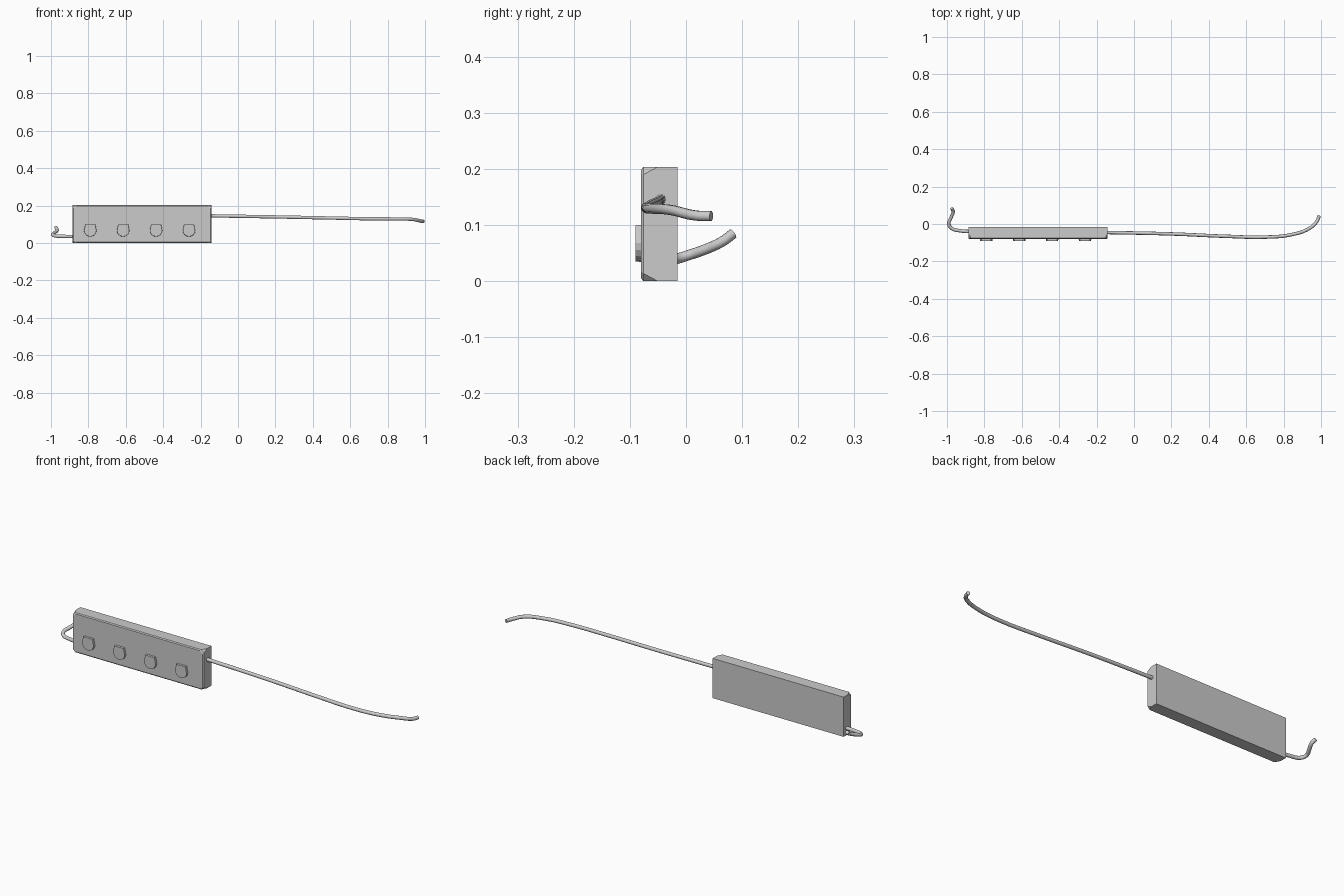
import bpy, bmesh, math

if "Cube" in bpy.data.objects:
    bpy.data.objects.remove(bpy.data.objects["Cube"])


def hull_object(name, points):
    # Convex solid through a few profile points
    bm = bmesh.new()
    for p in points:
        bm.verts.new(p)
    res = bmesh.ops.convex_hull(bm, input=bm.verts[:])
    loose = [v for v in bm.verts if not v.link_faces]
    bmesh.ops.delete(bm, geom=loose, context='VERTS')
    bmesh.ops.dissolve_limit(bm, angle_limit=math.radians(0.5), verts=bm.verts[:], edges=bm.edges[:])
    bmesh.ops.recalc_face_normals(bm, faces=bm.faces[:])
    me = bpy.data.meshes.new(name)
    bm.to_mesh(me)
    bm.free()
    ob = bpy.data.objects.new(name, me)
    bpy.context.collection.objects.link(ob)
    return ob


def cable(name, points, radius=0.0092):
    # Round tube swept along a smooth path
    cu = bpy.data.curves.new(name, 'CURVE')
    cu.dimensions = '3D'
    cu.bevel_depth = radius
    cu.bevel_resolution = 3
    cu.resolution_u = 6
    cu.use_fill_caps = True
    sp = cu.splines.new('BEZIER')
    sp.bezier_points.add(len(points) - 1)
    for bp, p in zip(sp.bezier_points, points):
        bp.co = p
        bp.handle_left_type = bp.handle_right_type = 'AUTO'
    ob = bpy.data.objects.new(name, cu)
    bpy.context.collection.objects.link(ob)
    bpy.ops.object.select_all(action='DESELECT')
    ob.select_set(True)
    bpy.context.view_layer.objects.active = ob
    bpy.ops.object.convert(target='MESH')
    bpy.ops.object.shade_smooth_by_angle(angle=math.radians(45))


# Control box: square back, front corners clipped by small triangular facets
cx, cz, hx, hz = -0.513, 0.102, 0.372, 0.102
pts = []
for sx in (-1, 1):
    for sz in (-1, 1):
        def corner(dx, y, dz):
            pts.append((cx + sx * (hx - dx), y, cz + sz * (hz - dz)))
        corner(0, -0.015, 0)
        corner(0, -0.05, 0)
        corner(0.014, -0.076, 0)
        corner(0, -0.076, 0.014)
        corner(0.018, -0.08, 0.005)
        corner(0.005, -0.08, 0.018)
hull_object("control_box", pts)

# Four push buttons: flat top, rounded bottom
outline = [(-0.027, 0.033), (0.027, 0.033)]
outline += [(0.034 * math.cos(a), 0.034 * math.sin(a))
            for a in (-math.pi * i / 8 for i in range(9))]
for i in range(4):
    bx = -0.79 + i * 0.176
    pts = [(bx + u * s, y, 0.068 + v * s)
           for y, s in ((-0.076, 1.0), (-0.09, 0.96)) for u, v in outline]
    hull_object(f"button_{i + 1}", pts)

# Long cable leaving the right end
cable("long_cable", [(-0.16, -0.045, 0.146), (0.2, -0.053, 0.140), (0.5, -0.066, 0.134),
                     (0.70, -0.070, 0.130), (0.84, -0.057, 0.129), (0.94, -0.022, 0.126),
                     (0.98, 0.018, 0.117), (0.990, 0.045, 0.116)])

# Short curled cable leaving the left end
cable("short_cable", [(-0.87, -0.041, 0.035), (-0.93, -0.036, 0.036), (-0.975, -0.023, 0.038),
                      (-0.990, 0.0, 0.045), (-0.978, 0.035, 0.057), (-0.967, 0.065, 0.071),
                      (-0.974, 0.084, 0.085)])
